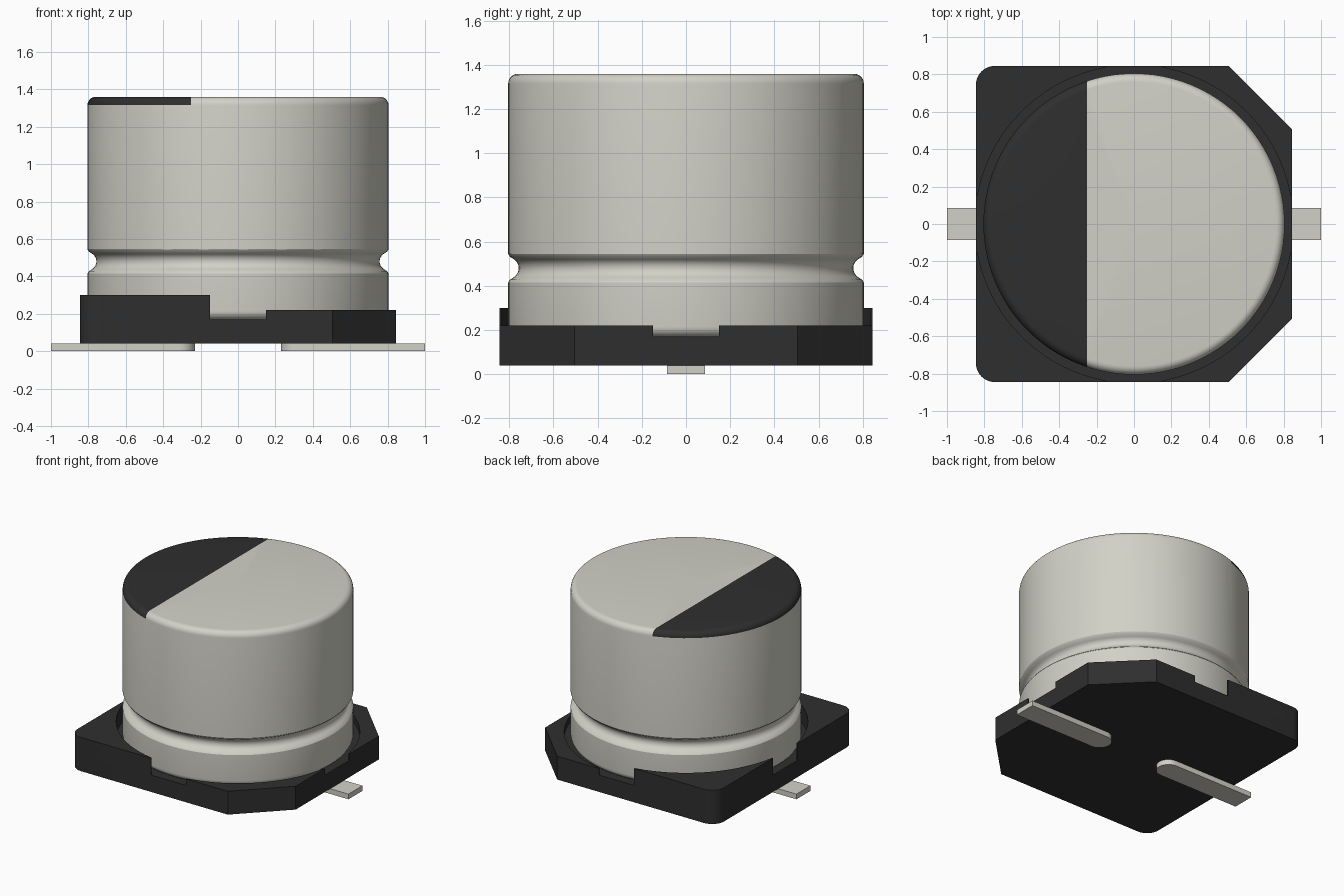
import bpy, bmesh, math

cube = bpy.data.objects.get("Cube")
if cube:
    bpy.data.objects.remove(cube, do_unlink=True)


def material(name, rgb):
    m = bpy.data.materials.new(name)
    m.use_nodes = True
    m.diffuse_color = (*rgb, 1)
    m.node_tree.nodes["Principled BSDF"].inputs["Base Color"].default_value = (*rgb, 1)
    return m


METAL = material("pale metal", (0.645, 0.638, 0.572))
BLACK = material("black plastic", (0.028, 0.028, 0.028))


def add_object(name, bm, *mats):
    bmesh.ops.recalc_face_normals(bm, faces=bm.faces)
    mesh = bpy.data.meshes.new(name)
    bm.to_mesh(mesh)
    bm.free()
    for m in mats:
        mesh.materials.append(m)
    ob = bpy.data.objects.new(name, mesh)
    bpy.context.collection.objects.link(ob)
    return ob


def activate(ob):
    bpy.ops.object.select_all(action='DESELECT')
    ob.select_set(True)
    bpy.context.view_layer.objects.active = ob


def smooth(ob):
    activate(ob)
    bpy.ops.object.shade_smooth_by_angle(angle=math.radians(30))


def arc(cx, cy, r, a0, a1, n):
    """Points along an arc, angles in degrees."""
    angles = [math.radians(a0 + (a1 - a0) * i / n) for i in range(n + 1)]
    return [(cx + r * math.cos(a), cy + r * math.sin(a)) for a in angles]


def prism(name, outline, z0, z1, mat):
    bm = bmesh.new()
    face = bm.faces.new([bm.verts.new((x, y, z0)) for x, y in outline])
    ext = bmesh.ops.extrude_face_region(bm, geom=[face])
    verts = [g for g in ext["geom"] if isinstance(g, bmesh.types.BMVert)]
    bmesh.ops.translate(bm, verts=verts, vec=(0, 0, z1 - z0))
    return add_object(name, bm, mat)


def rect(x0, x1, y0, y1):
    return [(x0, y0), (x1, y0), (x1, y1), (x0, y1)]


# Base: square with two rounded and two chamfered corners
S, C, R = 0.845, 0.505, 0.10
outline = ([(C, -S), (S, -C), (S, C), (C, S)]
           + arc(-S + R, S - R, R, 90, 180, 8)
           + arc(-S + R, -S + R, R, 180, 270, 8))
smooth(prism("base_plate", outline, 0.04, 0.17, BLACK))
rim = prism("base_rim", outline, 0.17, 0.30, BLACK)

# Rim cuts: round well, lower half, and a notch in the middle of each side
cutters = [
    prism("well_cutter", arc(0, 0, 0.85, 0, 360, 96)[:-1], 0.1, 0.5, BLACK),
    prism("low_side_cutter", rect(-0.1, 1, -1, 1), 0.22, 0.5, BLACK),
    prism("front_back_notch_cutter", rect(-0.15, 0.15, -1, 1), 0.1, 0.5, BLACK),
    prism("side_notch_cutter", rect(-1, 1, -0.15, 0.15), 0.1, 0.5, BLACK),
]
activate(rim)
for cutter in cutters:
    mod = rim.modifiers.new(cutter.name, 'BOOLEAN')
    mod.operation = 'DIFFERENCE'
    mod.solver = 'EXACT'
    mod.object = cutter
    bpy.ops.object.modifier_apply(modifier=mod.name)
for cutter in cutters:
    bpy.data.objects.remove(cutter, do_unlink=True)
smooth(rim)

# Can: lathe profile with rounded ends and a crimped groove
RC, F, TOP = 0.805, 0.045, 1.36
profile = ([(0, 0.17)]
           + arc(RC - F, 0.17 + F, F, -90, 0, 6)
           + [(RC, 0.415), (RC - 0.008, 0.428)]
           + arc(RC, 0.48, 0.048, 235, 125, 8)
           + [(RC - 0.008, 0.532), (RC, 0.545)]
           + arc(RC - F, TOP - F, F, 0, 90, 6)
           + [(0, TOP)])
bm = bmesh.new()
verts = [bm.verts.new((r, 0, z)) for r, z in profile]
edges = [bm.edges.new(pair) for pair in zip(verts, verts[1:])]
bmesh.ops.spin(bm, geom=verts + edges, cent=(0, 0, 0), axis=(0, 0, 1),
               angle=2 * math.pi, steps=96, use_duplicate=False)
bmesh.ops.remove_doubles(bm, verts=bm.verts, dist=1e-4)

# Polarity mark: cut the top along a straight line and darken one side
mark_z = TOP - F - 0.001
top_faces = [f for f in bm.faces if f.calc_center_median().z > mark_z]
geom = set(top_faces)
for f in top_faces:
    geom.update(f.edges)
    geom.update(f.verts)
bmesh.ops.bisect_plane(bm, geom=list(geom), dist=1e-5,
                       plane_co=(-0.25, 0, 0), plane_no=(1, 0, 0))
for f in bm.faces:
    c = f.calc_center_median()
    f.material_index = int(c.z > mark_z and c.x < -0.25)
smooth(add_object("can", bm, METAL, BLACK))

# Leads: flat strips with rounded inner ends
W = 0.085
for side, name in ((1, "left_lead"), (-1, "right_lead")):
    strip = [(1, -W), (1, W)] + arc(0.23 + W, 0, W, 90, 270, 16)
    smooth(prism(name, [(side * x, y) for x, y in strip], 0, 0.04, METAL))
